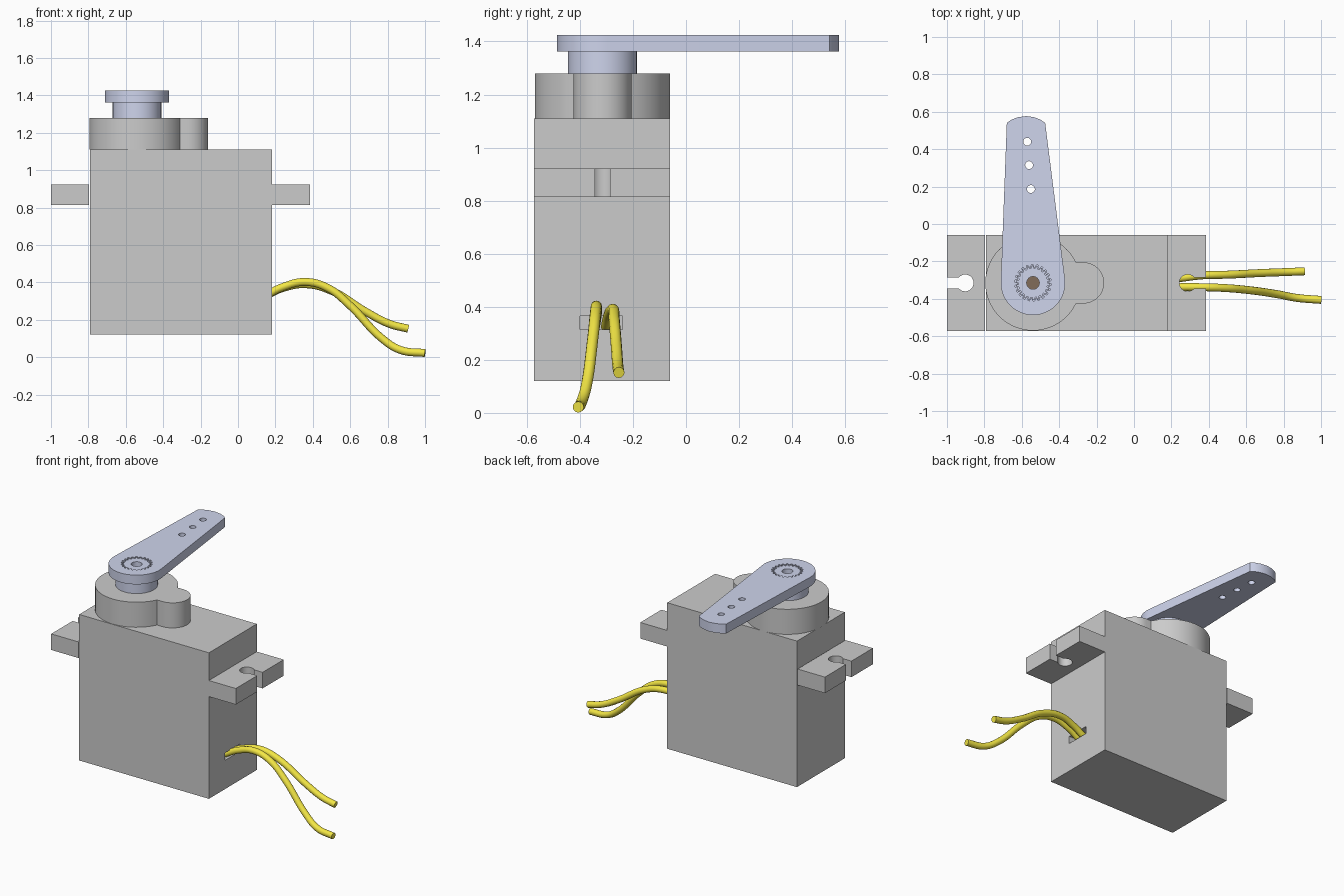
import bpy, bmesh, math
from math import pi, sin, cos, radians

if "Cube" in bpy.data.objects:
    bpy.data.objects.remove(bpy.data.objects["Cube"])

CX, CY = -0.54, -0.315          # output shaft axis


def material(name, rgb):
    m = bpy.data.materials.new(name)
    m.diffuse_color = (*rgb, 1)
    m.use_nodes = True
    m.node_tree.nodes["Principled BSDF"].inputs["Base Color"].default_value = m.diffuse_color
    return m


BLUE = material("pale_blue", (0.62, 0.66, 0.84))
YELLOW = material("yellow", (0.90, 0.80, 0.06))
BROWN = material("brown", (0.22, 0.15, 0.10))


def arc(cx, cy, r, a0, a1, n):
    return [(cx + r * cos(radians(a0 + (a1 - a0) * i / n)),
             cy + r * sin(radians(a0 + (a1 - a0) * i / n))) for i in range(n + 1)]


def circle(cx, cy, r, n=40):
    return arc(cx, cy, r, 0, 360, n)[:-1]


def gear(r_out, r_in, teeth=22):
    pts = []
    for i in range(teeth):
        for k, r in ((0, r_in), (0.3, r_in), (0.5, r_out), (0.8, r_out)):
            a = 2 * pi * (i + k) / teeth
            pts.append((CX + r * cos(a), CY + r * sin(a)))
    return pts


def prism(name, outline, z0, z1, mat=None):
    """Extrude a flat outline from z0 to z1."""
    bm = bmesh.new()
    face = bm.faces.new([bm.verts.new((x, y, z0)) for x, y in outline])
    top = bmesh.ops.extrude_face_region(bm, geom=[face])["geom"]
    bmesh.ops.translate(bm, vec=(0, 0, z1 - z0),
                        verts=[v for v in top if isinstance(v, bmesh.types.BMVert)])
    bmesh.ops.recalc_face_normals(bm, faces=bm.faces)
    me = bpy.data.meshes.new(name)
    bm.to_mesh(me)
    bm.free()
    ob = bpy.data.objects.new(name, me)
    bpy.context.collection.objects.link(ob)
    if mat:
        me.materials.append(mat)
    smooth(ob)
    return ob


def smooth(ob):
    for p in ob.data.polygons:
        p.use_smooth = True
    ob.data.set_sharp_from_angle(angle=radians(25))


def cut(ob, cutters):
    for c in cutters:
        m = ob.modifiers.new("cut", 'BOOLEAN')
        m.operation, m.solver, m.object = 'DIFFERENCE', 'EXACT', c
        bpy.context.view_layer.objects.active = ob
        bpy.ops.object.modifier_apply(modifier=m.name)
        bpy.data.objects.remove(c)
    smooth(ob)


def rect(x0, x1, y0, y1):
    return [(x0, y0), (x1, y0), (x1, y1), (x0, y1)]


# Case with a shallow wire outlet on the right side
case = prism("case", rect(-0.79, 0.183, -0.573, -0.06), 0.12, 1.11)
cut(case, [prism("outlet_cutter", rect(0.12, 0.3, -0.40, -0.24), 0.315, 0.365)])

# Mounting tabs with keyhole slots, mirrored about the case centre
MID = -0.3075
for side, label in ((-1, "left"), (1, "right")):
    hole = arc(0.595, CY, 0.045, 40, 320, 24)
    shape = [(0.488, -0.06), (0.6925, -0.06), (0.6925, hole[0][1])] + hole + \
            [(0.6925, hole[-1][1]), (0.6925, -0.573), (0.488, -0.573)]
    prism(label + "_mounting_tab", [(MID + side * x, y) for x, y in shape], 0.813, 0.922)

# Gear housing: large round boss running into a small one
a = math.degrees(math.asin(0.11 / 0.255))
prism("gear_housing", arc(CX, CY, 0.255, a, 360 - a, 48)
      + arc(-0.27, CY, 0.11, -90, 90, 24), 1.11, 1.28)

# Horn hub
prism("horn_hub", circle(CX, CY, 0.13), 1.28, 1.365, BLUE)

# Horn arm with screw holes and a toothed socket
tip = [(-0.475, 0.54), (-0.50, 0.558), (-0.535, 0.571), (-0.577, 0.577),
       (-0.62, 0.571), (-0.655, 0.558), (-0.68, 0.54)]
arm = prism("horn_arm", arc(CX, CY, 0.172, 178, 367, 36) + tip, 1.362, 1.425, BLUE)
cut(arm, [prism("hole_cutter", circle(x, y, 0.021, 20), 1.3, 1.5)
          for x, y in ((-0.571, 0.44), (-0.561, 0.315), (-0.551, 0.187))]
    + [prism("socket_cutter", gear(0.098, 0.084), 1.3, 1.5)])

# Splined output shaft with a bore
shaft = prism("splined_shaft", gear(0.092, 0.078), 1.28, 1.42, BLUE)
cut(shaft, [prism("bore_cutter", circle(CX, CY, 0.034, 24), 1.37, 1.5)])
prism("bore_floor", circle(CX, CY, 0.034, 24), 1.36, 1.374, BROWN)


# Wires
def wire(name, points):
    cu = bpy.data.curves.new(name, 'CURVE')
    cu.dimensions = '3D'
    cu.bevel_depth, cu.bevel_resolution = 0.021, 4
    cu.use_fill_caps, cu.resolution_u = True, 8
    sp = cu.splines.new('BEZIER')
    sp.bezier_points.add(len(points) - 1)
    for b, p in zip(sp.bezier_points, points):
        b.co = p
        b.handle_left_type = b.handle_right_type = 'AUTO'
    cu.materials.append(YELLOW)
    bpy.context.collection.objects.link(bpy.data.objects.new(name, cu))


wire("long_wire", [(0.14, -0.345, 0.325), (0.24, -0.338, 0.375), (0.36, -0.338, 0.402),
                   (0.48, -0.342, 0.37), (0.60, -0.352, 0.275), (0.77, -0.376, 0.10),
                   (0.87, -0.395, 0.038), (1.0, -0.406, 0.022)])
wire("short_wire", [(0.14, -0.30, 0.325), (0.24, -0.29, 0.37), (0.36, -0.275, 0.39),
                    (0.50, -0.271, 0.355), (0.68, -0.262, 0.245),
                    (0.81, -0.257, 0.178), (0.91, -0.253, 0.152)])
